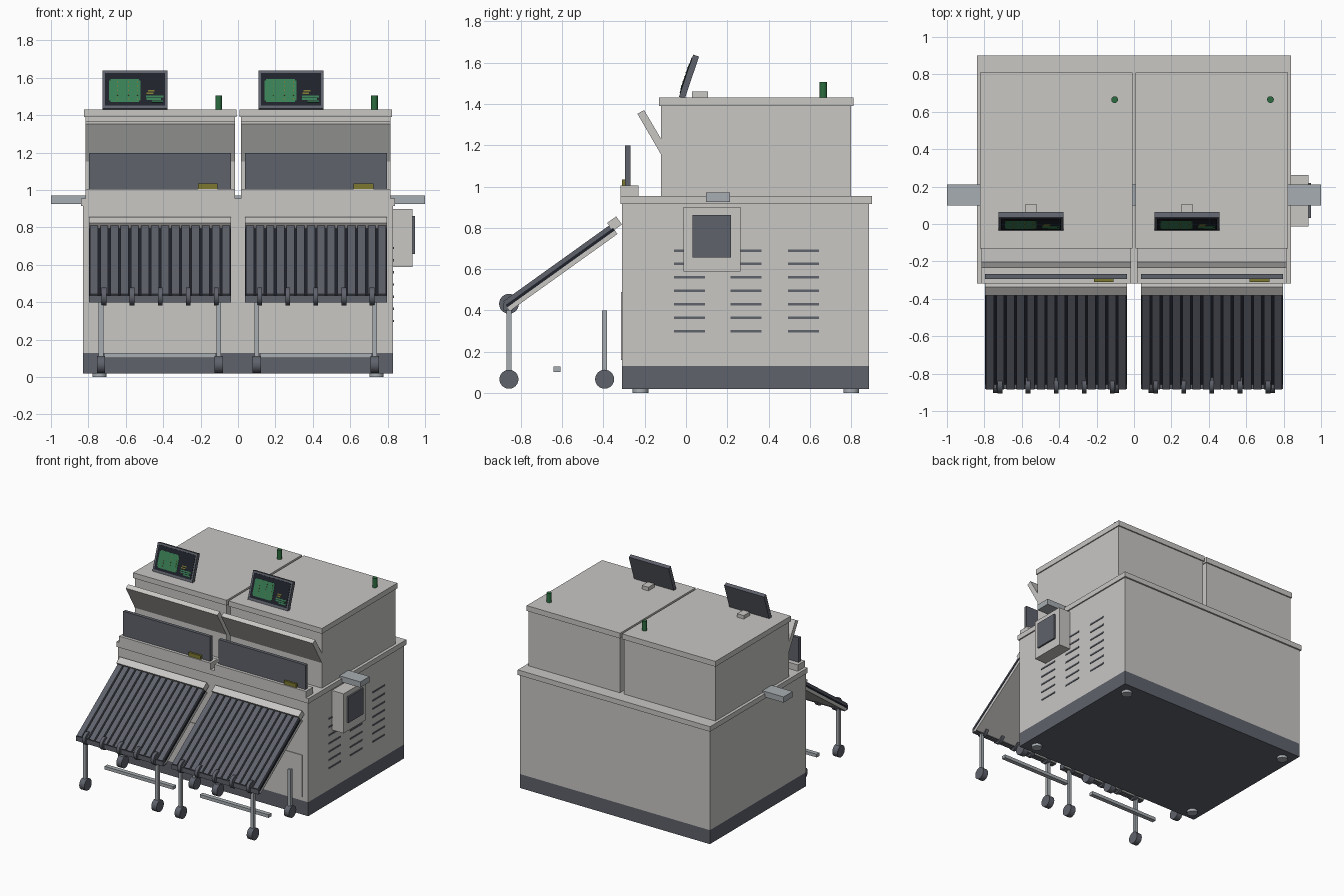
import bpy, bmesh, math
from mathutils import Matrix

cube = bpy.data.objects.get("Cube")
if cube:
    bpy.data.objects.remove(cube, do_unlink=True)


def material(name, r, g, b):
    m = bpy.data.materials.new(name)
    m.use_nodes = True
    m.diffuse_color = (r, g, b, 1)
    m.node_tree.nodes["Principled BSDF"].inputs["Base Color"].default_value = (r, g, b, 1)
    return m


PAINT = material("warm light grey", 0.58, 0.57, 0.55)
DARK = material("slate grey", 0.112, 0.122, 0.147)
STEEL = material("steel grey", 0.39, 0.42, 0.445)
BLACK = material("near black", 0.014, 0.016, 0.024)
GREEN = material("beacon green", 0.025, 0.15, 0.05)
DISPLAY = material("display green", 0.04, 0.21, 0.09)
YELLOW = material("olive yellow", 0.205, 0.19, 0.03)


def finish(name, bm, mat, origin=(0, 0, 0), tilt=0):
    bmesh.ops.recalc_face_normals(bm, faces=bm.faces)
    mesh = bpy.data.meshes.new(name)
    bm.to_mesh(mesh)
    bm.free()
    mesh.materials.append(mat)
    obj = bpy.data.objects.new(name, mesh)
    obj.location = origin
    obj.rotation_euler.x = tilt
    bpy.context.collection.objects.link(obj)
    return obj


def box(name, x, y, z, mat, origin=(0, 0, 0), tilt=0):
    """Box from (low, high) ranges in a frame tilted about x."""
    bm = bmesh.new()
    bmesh.ops.create_cube(bm, size=1)
    for v in bm.verts:
        v.co = [(r[0] + r[1]) / 2 + c * (r[1] - r[0]) for r, c in zip((x, y, z), v.co)]
    return finish(name, bm, mat, origin, tilt)


def cylinder(name, centre, radius, length, mat, axis="Z", sides=24):
    bm = bmesh.new()
    bmesh.ops.create_cone(bm, cap_ends=True, segments=sides, radius1=radius,
                          radius2=radius, depth=length)
    if axis == "X":
        bmesh.ops.rotate(bm, verts=bm.verts, matrix=Matrix.Rotation(math.pi / 2, 3, "Y"))
    for f in bm.faces:
        f.smooth = len(f.verts) == 4
    for e in bm.edges:
        e.smooth = all(f.smooth for f in e.link_faces)
    return finish(name, bm, mat, centre)


def prism(name, x, profile, mat):
    """Side profile in (y, z) extruded between two x values."""
    bm = bmesh.new()
    face = bm.faces.new([bm.verts.new((x[0], y, z)) for y, z in profile])
    new = bmesh.ops.extrude_face_region(bm, geom=[face])["geom"]
    bmesh.ops.translate(bm, vec=(x[1] - x[0], 0, 0),
                        verts=[v for v in new if isinstance(v, bmesh.types.BMVert)])
    return finish(name, bm, mat)


def around(c, half):
    return (c - half, c + half)


# Lower cabinet
box("plinth", (-0.83, 0.83), (-0.31, 0.887), (0.02, 0.13), DARK)
box("lower_cabinet", (-0.83, 0.83), (-0.31, 0.887), (0.13, 0.92), PAINT)
box("cabinet_rim", (-0.84, 0.84), (-0.318, 0.9), (0.915, 0.955), PAINT)
box("front_door", (-0.78, 0.78), (-0.315, -0.309), (0.16, 0.49), PAINT)
for x in (-0.74, 0.74):
    for y in (-0.22, 0.8):
        cylinder("foot", (x, y, 0.011), 0.038, 0.022, STEEL)

# Cross conveyor
box("cross_conveyor", (-1, 1), (0.098, 0.212), (0.925, 0.97), STEEL)

# Side control box and vents
box("control_box", (0.828, 0.932), (-0.013, 0.263), (0.588, 0.9), PAINT)
box("control_panel", (0.93, 0.945), (0.032, 0.218), (0.657, 0.862), DARK)
for y in (0.016, 0.29, 0.57):
    for row in range(7):
        box("vent_slot", (0.828, 0.834), around(y, 0.075), around(0.3 + row * 0.065, 0.006), DARK)

SLOPE = math.radians(35.6)
LEAN = math.radians(-18.7)


def chute(cx):
    """Sloping ribbed outfeed tray on castered legs."""
    wide = around(cx, 0.38)
    frame = dict(origin=(0, -0.6, 0.578), tilt=SLOPE)
    run = (-0.31, 0.33)
    box("chute_sheet", wide, run, (0, 0.022), PAINT, **frame)
    box("chute_bed", wide, run, (0.022, 0.036), BLACK, **frame)
    ribs = 14
    pitch = 0.76 / ribs
    for i in range(ribs):
        x = wide[0] + pitch * (i + 0.5)
        box("chute_rib", around(x, 0.021), run, (0.034, 0.057), DARK, **frame)
    box("chute_cap", wide, (-0.027, 0.027), (-0.024, 0.024), PAINT,
        origin=(0, -0.346, 0.82), tilt=SLOPE)
    box("chute_stop", wide, (-0.883, -0.84), (0.4, 0.437), DARK)
    for i in range(-2, 3):
        cylinder("stop_disc", (cx + i * 0.15, -0.857, 0.432), 0.048, 0.025, DARK, "X")
    for x in (cx - 0.316, cx + 0.314):
        for y in (-0.857, -0.394):
            box("chute_leg", around(x, 0.0125), around(y, 0.0125), (0.07, 0.4), STEEL)
            cylinder("caster", (x, y, 0.067), 0.046, 0.045, DARK, "X")
    box("floor_bar", around(cx, 0.3), around(-0.625, 0.017), (0.103, 0.128), STEEL)


def monitor(cx):
    """Tilted display with its painted graphics."""
    frame = dict(origin=(cx - 0.134, -0.02, 1.43), tilt=LEAN)
    box("monitor_case", (-0.174, 0.174), (-0.015, 0.015), (0, 0.215), DARK, **frame)
    box("monitor_screen", (-0.16, 0.16), (-0.018, -0.014), (0.018, 0.2), BLACK, **frame)
    flat = (-0.02, -0.017)
    box("display_map", (-0.14, 0.03), flat, (0.045, 0.158), DISPLAY, **frame)
    box("display_map_middle", (-0.132, 0.022), flat, (0.037, 0.167), DISPLAY, **frame)
    for x in (-0.094, -0.034, 0.014):
        for i in range(5):
            box("map_dash", around(x, 0.0025), (-0.022, -0.019),
                around(0.055 + i * 0.023, 0.004), YELLOW, **frame)
    for x, z in ((0.086, 0.1), (0.08, 0.085)):
        box("display_note", around(x, 0.018), flat, around(z, 0.004), YELLOW, **frame)
    for x, z, half in ((0.105, 0.067, 0.046), (0.1, 0.053, 0.04), (0.12, 0.04, 0.03)):
        box("display_line", around(x, half), flat, around(z, 0.005), DISPLAY, **frame)
    box("monitor_bracket", around(cx - 0.134, 0.029), (0.03, 0.107), (1.43, 1.46), PAINT)


# Two identical upper units side by side
for cx in (-0.4165, 0.4165):
    body = around(cx, 0.4)
    box("upper_cabinet", body, (-0.12, 0.8), (0.95, 1.392), PAINT)
    box("upper_lid", around(cx, 0.408), (-0.13, 0.81), (1.39, 1.432), PAINT)
    prism("hood_flap", body, [(-0.235, 1.352), (-0.203, 1.37), (-0.118, 1.226),
                              (-0.118, 1.15)], PAINT)
    box("front_ledge", body, (-0.318, -0.23), (0.95, 1.005), PAINT)
    box("front_guard", around(cx, 0.38), (-0.295, -0.268), (0.98, 1.198), DARK)
    box("guard_tag", around(cx + 0.255, 0.053), (-0.31, -0.294), (1.0, 1.035), YELLOW)
    cylinder("beacon", (cx + 0.313, 0.665, 1.468), 0.018, 0.075, GREEN)
    monitor(cx)
    chute(cx)
